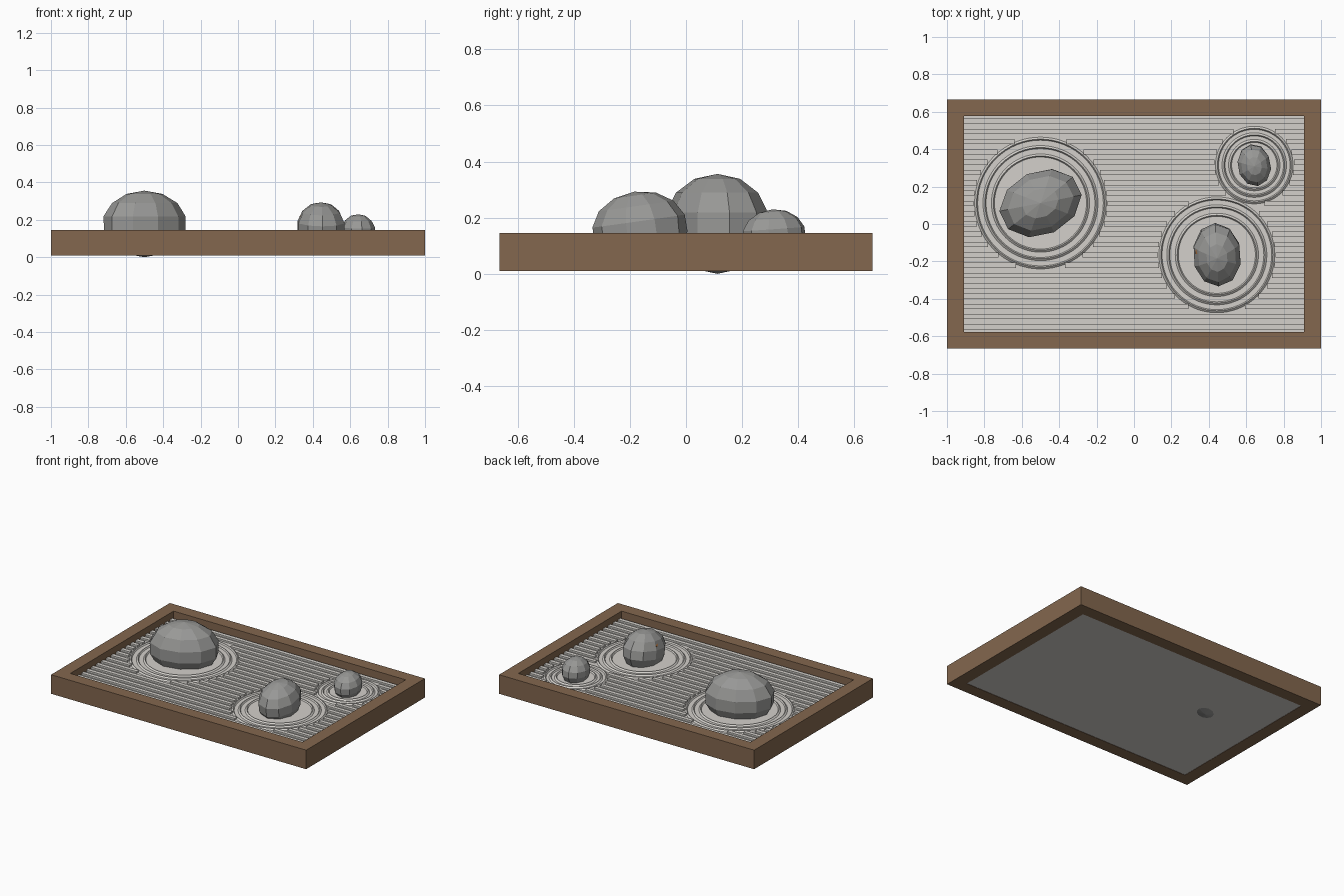
import bpy, bmesh, math, random
from mathutils import Matrix, Vector

if "Cube" in bpy.data.objects:
    bpy.data.objects.remove(bpy.data.objects["Cube"])

random.seed(4)


def material(name, r, g, b):
    def lin(c):
        c /= 255
        return c / 12.92 if c < 0.04045 else ((c + 0.055) / 1.055) ** 2.4
    m = bpy.data.materials.new(name)
    m.diffuse_color = (lin(r), lin(g), lin(b), 1)
    m.use_nodes = True
    m.node_tree.nodes["Principled BSDF"].inputs["Base Color"].default_value = m.diffuse_color
    return m


WOOD = material("brown wood", 131, 103, 78)
SAND = material("pale sand", 211, 208, 203)
STONE = material("grey stone", 152, 152, 150)
LEAF = material("dry leaf", 165, 105, 55)


def finish(name, bm, mat):
    bmesh.ops.recalc_face_normals(bm, faces=bm.faces)
    me = bpy.data.meshes.new(name)
    bm.to_mesh(me)
    bm.free()
    me.materials.append(mat)
    ob = bpy.data.objects.new(name, me)
    bpy.context.collection.objects.link(ob)
    return ob


def box(bm, x0, x1, y0, y1, z0, z1):
    m = Matrix.Translation(((x0 + x1) / 2, (y0 + y1) / 2, (z0 + z1) / 2))
    m = m @ Matrix.Diagonal((x1 - x0, y1 - y0, z1 - z0, 1))
    bmesh.ops.create_cube(bm, size=1, matrix=m)


def lathe(bm, profile, cx, cy, n=64):
    """Revolve a closed (radius, z) profile around a vertical axis."""
    rows = [[bm.verts.new((cx + r * math.cos(t), cy + r * math.sin(t), z)) for r, z in profile]
            for t in (2 * math.pi * i / n for i in range(n))]
    k = len(profile)
    for i in range(n):
        a, b = rows[i], rows[(i + 1) % n]
        for j in range(k):
            bm.faces.new((a[j], b[j], b[(j + 1) % k], a[(j + 1) % k]))


# Wooden frame: one rectangular ring
OX, OY, IX, IY, Z0, Z1 = 1.0, 0.665, 0.91, 0.578, 0.01, 0.145
bm = bmesh.new()
rect = [(OX, OY, Z0), (OX, OY, Z1), (IX, IY, Z1), (IX, IY, Z0)]
corners = [[bm.verts.new((sx * x, sy * y, z)) for x, y, z in rect]
           for sx, sy in ((-1, -1), (1, -1), (1, 1), (-1, 1))]
for i in range(4):
    a, b = corners[i], corners[(i + 1) % 4]
    for j in range(4):
        bm.faces.new((a[j], b[j], b[(j + 1) % 4], a[(j + 1) % 4]))
finish("frame", bm, WOOD)

# Sand bed
SZ = 0.088
bm = bmesh.new()
box(bm, -IX, IX, -IY, IY, 0.012, SZ)
finish("sand_bed", bm, SAND)

# Stones: centre, half sizes, turn, tilt, and the radii of the raked rings
stones = [
    ("large_stone", (-0.50, 0.112, 0.178), (0.228, 0.173, 0.178), 25, 0, (0.345, 0.30, 0.255)),
    ("medium_stone", (0.443, -0.165, 0.158), (0.130, 0.168, 0.136), 3, 8, (0.302, 0.26, 0.215)),
    ("small_stone", (0.643, 0.315, 0.140), (0.089, 0.112, 0.090), 10, 4, (0.20, 0.165, 0.13)),
]

# Straight raked ridges, interrupted by the circles round the stones
bm = bmesh.new()
ROWS = 21
pitch = 2 * IY / ROWS
for i in range(ROWS):
    y = -IY + (i + 0.5) * pitch
    spans = [(-IX, IX)]
    for _, c, _, _, _, radii in stones:
        d = (radii[0] + 0.012) ** 2 - (y - c[1]) ** 2
        if d <= 0:
            continue
        lo, hi = c[0] - math.sqrt(d), c[0] + math.sqrt(d)
        spans = [s for a, b in spans for s in ((a, min(b, lo)), (max(a, hi), b)) if s[1] - s[0] > 0.005]
    for a, b in spans:
        box(bm, a, b, y - pitch / 4, y + pitch / 4, SZ - 0.005, SZ + 0.012)
finish("raked_rows", bm, SAND)

for name, c, size, turn, tilt, radii in stones:
    # Faceted stone, slightly uneven
    bm = bmesh.new()
    bmesh.ops.create_uvsphere(bm, u_segments=10, v_segments=7, radius=1)
    for v in bm.verts:
        k = 1.02 + random.uniform(-0.015, 0.015) if abs(v.co.z) < 0.99 else 1
        v.co = Vector((v.co.x * size[0] * k, v.co.y * size[1] * k, v.co.z * size[2]))
    bm.transform(Matrix.Translation(c) @ Matrix.Rotation(math.radians(turn), 4, 'Z')
                 @ Matrix.Rotation(math.radians(tilt), 4, 'X'))
    finish(name, bm, STONE)
    # Raked rings round the stone
    bm = bmesh.new()
    for r in radii:
        lathe(bm, [(r - 0.011, SZ - 0.003), (r + 0.011, SZ - 0.003), (r - 0.003, SZ + 0.009)], c[0], c[1])
    finish(name + "_rings", bm, SAND)

# Fallen leaf fleck on the medium stone
bm = bmesh.new()
bmesh.ops.create_cone(bm, cap_ends=True, segments=5, radius1=0.016, radius2=0.012, depth=0.009,
                      matrix=Matrix.Translation((0.338, -0.148, 0.222)) @ Matrix.Rotation(math.radians(-52), 4, 'Y')
                      @ Matrix.Diagonal((1, 1.2, 1, 1)))
finish("leaf", bm, LEAF)
